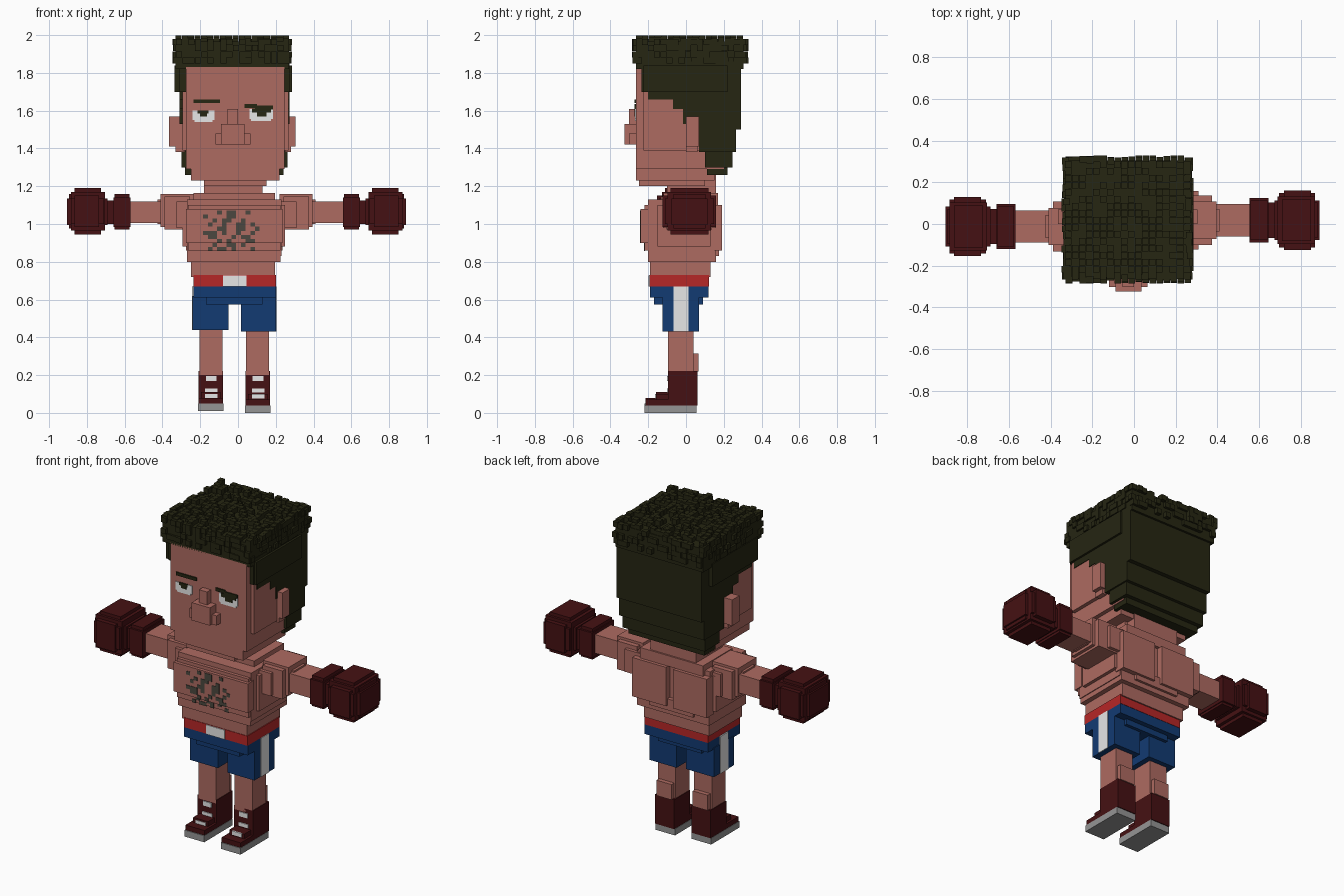
import bpy, bmesh, random
from mathutils import Matrix, Vector

random.seed(7)


def material(name, r, g, b):
    m = bpy.data.materials.new(name)
    m.diffuse_color = (r, g, b, 1)
    return m


SKIN = material("skin", .42, .145, .12)
HAIR = material("dark_hair", .019, .019, .006)
MAROON = material("maroon_leather", .06, .0055, .0065)
RED = material("red_cloth", .47, .02, .02)
BLUE = material("blue_cloth", .006, .043, .17)
WHITE = material("white", .8, .8, .8)
GREY = material("sole_grey", .3, .3, .3)
INK = material("tattoo_ink", .07, .064, .05)


def finish(name, bm, mat):
    me = bpy.data.meshes.new(name)
    bmesh.ops.recalc_face_normals(bm, faces=bm.faces)
    bm.to_mesh(me)
    bm.free()
    me.materials.append(mat)
    ob = bpy.data.objects.new(name, me)
    bpy.context.collection.objects.link(ob)
    return ob


def boxes(name, mat, *items):
    """One part made of boxes given as (x0, x1, y0, y1, z0, z1)."""
    bm = bmesh.new()
    for x0, x1, y0, y1, z0, z1 in items:
        centre = Vector((x0 + x1, y0 + y1, z0 + z1)) / 2
        size = Matrix.Diagonal((x1 - x0, y1 - y0, z1 - z0, 1))
        bmesh.ops.create_cube(bm, size=1, matrix=Matrix.Translation(centre) @ size)
    return finish(name, bm, mat)


def extrude_x(name, mat, profile, x0, x1):
    """Side profile of (y, z) points extruded across x."""
    bm = bmesh.new()
    face = bm.faces.new([bm.verts.new((x0, y, z)) for y, z in profile])
    new = bmesh.ops.extrude_face_region(bm, geom=[face])["geom"]
    bmesh.ops.translate(bm, vec=(x1 - x0, 0, 0),
                        verts=[v for v in new if isinstance(v, bmesh.types.BMVert)])
    return finish(name, bm, mat)


# Head, stepped jaw and neck
boxes("head", SKIN,
      (-.275, .245, -.265, .2, 1.29, 1.83),
      (-.295, .268, -.225, .15, 1.39, 1.8),
      (-.25, .22, -.265, .15, 1.23, 1.30),
      (-.18, .15, -.25, .1, 1.20, 1.24))
boxes("neck", SKIN, (-.18, .13, -.10, .16, 1.12, 1.26))
boxes("nose", SKIN,
      (-.12, .065, -.302, -.25, 1.42, 1.48),
      (-.09, .035, -.325, -.25, 1.42, 1.53),
      (-.055, .0, -.302, -.25, 1.5, 1.61))
boxes("ears", SKIN,
      (-.365, -.28, 0, .07, 1.41, 1.57), (.25, .305, 0, .07, 1.41, 1.57),
      (-.33, -.28, 0, .06, 1.38, 1.42), (.25, .28, 0, .06, 1.38, 1.42))

# Eyes and brows as thin plates
boxes("eye_whites", WHITE,
      (-.24, -.125, -.270, -.262, 1.55, 1.60), (-.23, -.135, -.270, -.262, 1.54, 1.55),
      (.06, .185, -.270, -.262, 1.555, 1.61), (.07, .175, -.270, -.262, 1.545, 1.555))
boxes("pupils", HAIR,
      (-.215, -.155, -.272, -.264, 1.585, 1.602), (-.2, -.165, -.272, -.264, 1.57, 1.585),
      (.075, .175, -.272, -.264, 1.59, 1.612), (.1, .15, -.272, -.264, 1.57, 1.59))
boxes("eyebrows", HAIR,
      (-.235, -.095, -.272, -.264, 1.64, 1.66),
      (.035, .10, -.272, -.264, 1.615, 1.635), (.09, .185, -.272, -.264, 1.605, 1.627))

# Hair: side profile with sideburns, stepped nape, crown block
extrude_x("side_hair", HAIR, [
    (-.235, 1.86), (-.235, 1.70), (-.20, 1.70), (-.20, 1.66), (-.07, 1.66), (-.07, 1.61),
    (-.015, 1.61), (-.015, 1.53), (.0, 1.53), (.0, 1.57), (.07, 1.57), (.07, 1.38),
    (.265, 1.38), (.265, 1.5), (.292, 1.5), (.292, 1.86)], -.31, .272)
boxes("nape_hair", HAIR,
      (-.30, .262, .10, .245, 1.30, 1.39), (-.28, .24, .11, .22, 1.26, 1.31))
boxes("hair_side_panels", HAIR,
      (-.335, -.3, -.225, .22, 1.70, 1.84), (.26, .285, -.225, .22, 1.70, 1.84))
boxes("crown_hair", HAIR, (-.33, .27, -.265, .305, 1.82, 1.965))

# Curly cubes scattered over the crown
curls = []
S = .016


def curl(x, y, z):
    curls.append((x - S, x + S, y - S, y + S, z - S, z + S))


for i in range(18):
    for j in range(17):
        if random.random() < .55:
            curl(-.315 + i * .0335, -.25 + j * .0335, random.choice((.967, .975, .983)) + 1)
for i in range(18):
    for k in range(4):
        for y in (-.265, .308):
            if random.random() < .5:
                curl(-.312 + i * .0335, y + random.uniform(-.006, .006), 1.865 + k * .033)
        for x in (-.327, .265):
            if random.random() < .5:
                curl(x + random.uniform(-.005, .005), -.25 + i * .0325, 1.865 + k * .033)
boxes("hair_curls", HAIR, *curls)

# Torso with chest plate, sides, shoulder blades and waist
boxes("torso", SKIN,
      (-.27, .23, -.2, .15, .83, 1.13),
      (-.295, .25, -.15, .13, .88, 1.10),
      (-.235, .195, -.12, .17, 1.10, 1.165),
      (-.27, .225, -.20, .16, .80, .88),
      (-.25, .195, -.19, .13, .72, .82))
boxes("chest_plate", SKIN, (-.275, .235, -.24, -.18, .90, 1.08),
      (-.265, .225, -.22, -.18, .86, 1.10))
boxes("shoulder_blades", SKIN,
      (-.275, -.045, .12, .19, .86, 1.10), (.005, .235, .12, .19, .86, 1.10),
      (-.17, .13, .12, .175, .83, .9))

# Chest tattoo from a small pattern
TATTOO = ["...#.##..#..",
          "#....##.....",
          "..#.##..#...",
          ".#..#..##.#.",
          "...##..##..#",
          "###.#..#..#.",
          ".##...#.##..",
          "...#.#...##.",
          "..#..##.#...",
          ".#.##.#...#."]
marks = []
for r, row in enumerate(TATTOO):
    for c, ch in enumerate(row):
        if ch == "#":
            x, z = -.185 + c * .025, 1.05 - r * .0215
            y = -.24 if z > .895 else -.22
            marks.append((x, x + .025, y - .003, y + .004, z, z + .0215))
boxes("chest_tattoo", INK, *marks)

# Shorts with belt, buckle patch and side stripes
boxes("belt", RED, (-.235, .2, -.193, .122, .67, .73))
boxes("belt_patch", WHITE, (-.08, .045, -.198, -.19, .67, .728))
boxes("shorts", BLUE,
      (-.235, .2, -.19, .12, .61, .67), (-.17, .13, -.17, .09, .575, .62),
      (-.24, -.05, -.125, .07, .44, .62), (.015, .2, -.125, .07, .43, .62))
boxes("shorts_stripes", WHITE,
      (-.244, -.236, -.065, .012, .44, .67), (.196, .204, -.065, .012, .43, .67))

for side, x0, lift in (("right", -.205, .01), ("left", .043, 0)):
    x1 = x0 + .122

    # Legs
    boxes(side + "_leg", SKIN, (x0, x1, -.095, .04, .2, .47),
          (x0 + .01, x1 - .01, .03, .067, .22, .315))

    # Boots with soles and laces
    boxes(side + "_boot", MAROON,
          (x0 - .004, x1 + .004, -.095, .06, .04 + lift, .222),
          (x0 - .004, x1 + .004, -.215, 0, .04 + lift, .07 + lift),
          (x0 + .01, x1 - .01, -.16, -.05, .06 + lift, .10 + lift))
    boxes(side + "_sole", GREY, (x0 - .006, x1 + .006, -.22, .055, lift, .04 + lift))
    boxes(side + "_laces", WHITE,
          (x0 + .035, x1 - .03, -.101, -.093, .168, .196),
          (x0 + .03, x1 - .025, -.101, -.093, .108, .13),
          (x0 + .03, x1 - .025, -.164, -.156, .076, .10))

# Arms and boxing gloves, mirrored with small pose offsets
for side, s, dx, dy in (("right", -1, .015, -.012), ("left", 1, 0, .018)):
    def part(name, mat, *items):
        out = []
        for a, b, w, z0, z1 in items:
            xs = sorted((s * (a + dx), s * (b + dx)))
            out.append((*xs, dy - w, dy + w, z0, z1))
        boxes(side + name, mat, *out)

    part("_shoulder", SKIN, (.18, .31, .14, .98, 1.12), (.24, .375, .12, .97, 1.145),
         (.22, .395, .09, .985, 1.16), (.3, .41, .055, 1.0, 1.13))
    part("_forearm", SKIN, (.36, .58, .078, 1.005, 1.12))
    part("_glove_cuff", MAROON, (.555, .645, .107, .985, 1.14),
         (.56, .64, .095, .97, 1.16), (.63, .7, .085, 1.0, 1.125))
    part("_glove", MAROON,
         (.71, .85, .10, .945, 1.19), (.69, .87, .115, .965, 1.17),
         (.675, .89, .095, .995, 1.135), (.72, .85, .142, .985, 1.15),
         (.695, .87, .13, 1.0, 1.135), (.70, .88, .085, .975, 1.16))
